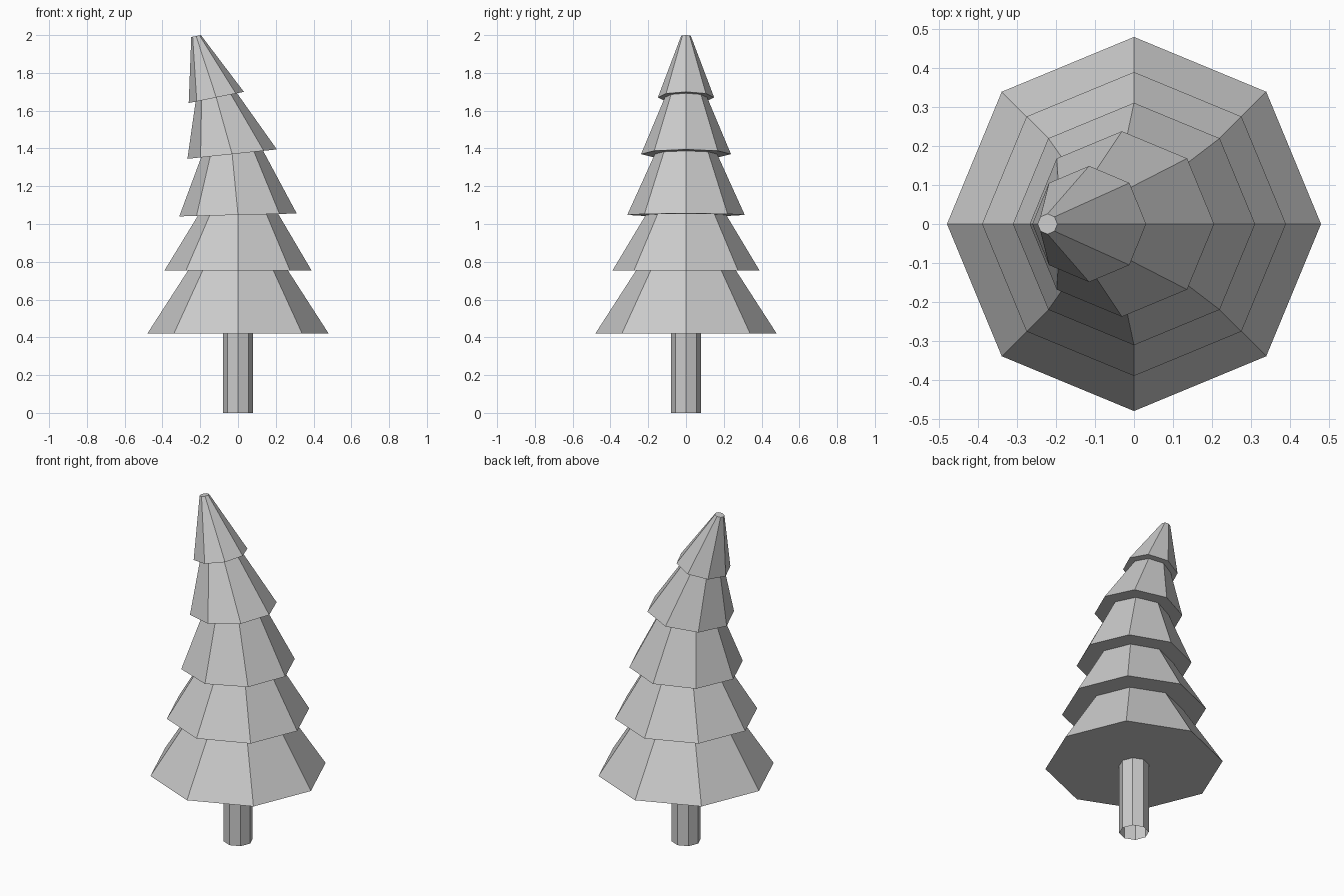
import bpy, bmesh
from math import cos, sin, pi, radians

if "Cube" in bpy.data.objects:
    bpy.data.objects.remove(bpy.data.objects["Cube"])

SIDES = 8


def ring(bm, x, z, r, tilt=0.0):
    """Octagon centred on (x, 0, z), tilted about the y axis."""
    t = radians(tilt)
    verts = []
    for i in range(SIDES):
        a = 2 * pi * i / SIDES
        u, v = r * cos(a), r * sin(a)
        verts.append(bm.verts.new((x + u * cos(t), v, z + u * sin(t))))
    return verts


def loft(name, sections, cap_bottom, cap_top):
    """Skin a stack of octagons into one flat-shaded object."""
    bm = bmesh.new()
    rings = [ring(bm, *s) for s in sections]
    for low, high in zip(rings, rings[1:]):
        for i in range(SIDES):
            j = (i + 1) % SIDES
            bm.faces.new((low[i], low[j], high[j], high[i]))
    if cap_bottom:
        bm.faces.new(rings[0][::-1])
    if cap_top:
        bm.faces.new(rings[-1])
    mesh = bpy.data.meshes.new(name)
    bm.to_mesh(mesh)
    bm.free()
    obj = bpy.data.objects.new(name, mesh)
    bpy.context.collection.objects.link(obj)
    return obj


# Trunk: open octagonal tube
loft("trunk", [(0, 0, 0.08), (0, 0.42, 0.08)], False, False)

# Foliage: five stepped skirts, leaning towards -x near the top
# (centre x, centre z, radius, tilt in degrees)
foliage = [
    (0.0, 0.42, 0.48, 0), (0.0, 0.753, 0.265, 0),
    (0.0, 0.753, 0.39, 0), (0.0, 1.048, 0.213, 1.4),
    (0.0, 1.048, 0.311, 1.4), (-0.031, 1.37, 0.165, 6),
    (-0.031, 1.37, 0.238, 6), (-0.115, 1.67, 0.112, 11.5),
    (-0.115, 1.67, 0.149, 11.5), (-0.222, 1.995, 0.026, 11.5),
]
loft("foliage", foliage, True, True)
